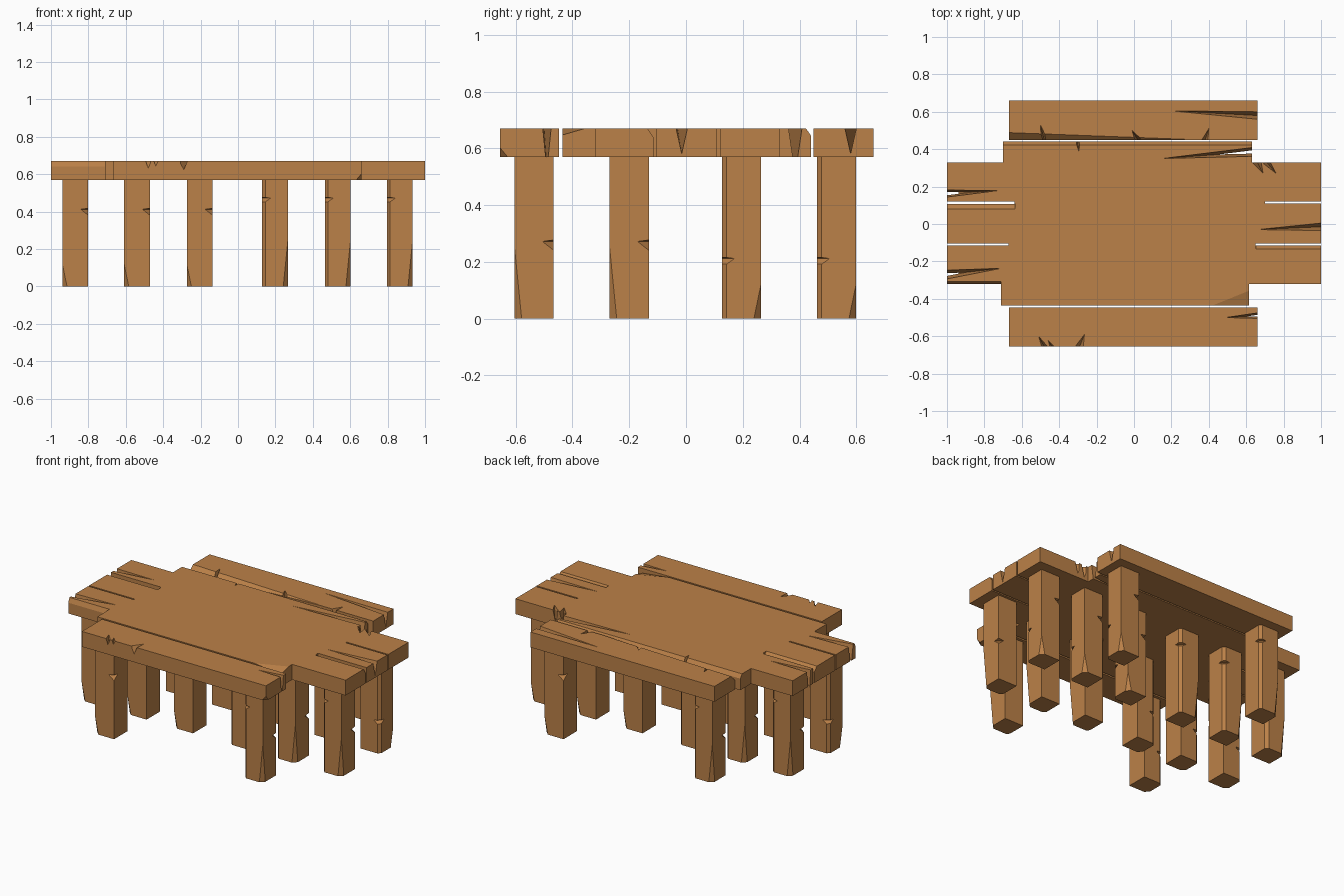
import bpy, bmesh
from math import pi
from mathutils import Vector as V, Matrix

if "Cube" in bpy.data.objects:
    bpy.data.objects.remove(bpy.data.objects["Cube"])

TOP, BOT = 0.67, 0.57
wood = bpy.data.materials.new("wood")
wood.diffuse_color = (0.50, 0.22, 0.065, 1)
wood.use_nodes = True
wood.node_tree.nodes["Principled BSDF"].inputs["Base Color"].default_value = wood.diffuse_color


def make(name, bm):
    bmesh.ops.recalc_face_normals(bm, faces=bm.faces)
    me = bpy.data.meshes.new(name)
    bm.to_mesh(me)
    bm.free()
    ob = bpy.data.objects.new(name, me)
    bpy.context.collection.objects.link(ob)
    me.materials.append(wood)
    return ob


def extrude_outline(name, pts, z0, z1):
    bm = bmesh.new()
    f = bm.faces.new([bm.verts.new((x, y, z0)) for x, y in pts])
    r = bmesh.ops.extrude_face_region(bm, geom=[f])
    bmesh.ops.translate(bm, vec=(0, 0, z1 - z0),
                        verts=[g for g in r["geom"] if isinstance(g, bmesh.types.BMVert)])
    return make(name, bm)


def rect(x0, x1, y0, y1):
    return [(x0, y0), (x1, y0), (x1, y1), (x0, y1)]


def split(base, tip, w, depth):
    """V-shaped crack opening at an edge and closing at its tip."""
    b, t = V((*base, TOP)), V((*tip, TOP))
    u = (b - t).normalized()
    s, o = V((-u.y, u.x, 0)), b + u * 0.006
    return [t, o + s * w + V((0, 0, .008)), o - s * w + V((0, 0, .008)), o - V((0, 0, depth))]


def bevel(x0, x1, y, c, d):
    """Worn long edge; the sign of c points into the plank."""
    out = -0.006 if c > 0 else 0.006
    return [V((x, y + dy, TOP + dz)) for x in (x0, x1)
            for dy, dz in ((c, 0), (0, -d), (out, 0.02))]


def carve(ob, hulls):
    for pts in hulls:
        bm = bmesh.new()
        for p in pts:
            bm.verts.new(p)
        bmesh.ops.convex_hull(bm, input=bm.verts)
        cut = make("cutter", bm)
        cut.hide_render = True
        mod = ob.modifiers.new("cut", 'BOOLEAN')
        mod.operation, mod.solver, mod.object = 'DIFFERENCE', 'EXACT', cut
        dg = bpy.context.evaluated_depsgraph_get()
        me = bpy.data.meshes.new_from_object(ob.evaluated_get(dg))
        ob.modifiers.clear()
        ob.data = me
        bpy.data.objects.remove(cut)
    me = ob.data
    me.materials.clear()
    me.materials.append(wood)


# Main deck with split board ends
deck = extrude_outline("main_deck", [
    (-1, -.32), (-.71, -.32), (-.71, -.435), (.615, -.435), (.615, -.32), (1, -.32),
    (1, -.115), (.65, -.115), (.65, -.105), (1, -.105), (1, .11), (.7, .11),
    (.7, .12), (1, .12), (1, .33), (.63, .33), (.63, .44), (-.7, .44),
    (-.7, .33), (-1, .33), (-1, .12), (-.64, .12), (-.64, .107), (-1, .107),
    (-1, -.105), (-.67, -.105), (-.67, -.115), (-1, -.115)], BOT, TOP)
carve(deck, [
    split((-1, .163), (-.73, .178), .02, .2),
    split((-1, -.27), (-.71, -.237), .025, .15),
    split((1, -.015), (.66, -.03), .022, .09),
    split((.63, .385), (.15, .35), .025, .16),
    split((.66, .33), (.69, .27), .025, .09),
    split((.71, .33), (.76, .27), .02, .08),
    split((-.3, .44), (-.295, .39), .016, .06),
    bevel(-.71, .64, .44, -.017, .025),
    bevel(-1.01, -.635, .107, -.027, .03),
    bevel(.652, 1.01, -.115, -.02, .03),
    bevel(-1.01, -.712, -.32, .012, .03),
    [V((.4, -.437, TOP + .002)), V((.64, -.34, TOP + .002)), V((.64, -.45, TOP + .01)),
     V((.64, -.45, TOP - .03)), V((.4, -.45, TOP + .002))]])

# Outer planks
back = extrude_outline("back_plank", rect(-.667, .66, .45, .66), BOT, TOP)
carve(back, [
    split((.66, .58), (.2, .605), .022, .09),
    split((-.48, .45), (-.5, .53), .02, .06),
    split((.02, .45), (-.01, .5), .02, .08),
    split((.38, .45), (.4, .51), .018, .08),
    [V((-.68, .49, TOP + .001)), V((.3, .453, TOP + .001)), V((-.68, .444, TOP + .01)),
     V((.3, .444, TOP + .001)), V((-.68, .448, TOP - .04))]])
front = extrude_outline("front_plank", rect(-.667, .66, -.655, -.447), BOT, TOP)
carve(front, [
    split((.66, -.49), (.49, -.5), .016, .15),
    split((-.48, -.655), (-.51, -.6), .018, .04),
    split((-.44, -.655), (-.46, -.62), .014, .03),
    split((-.29, -.655), (-.265, -.59), .025, .05),
    # chipped lower corner
    [V((.62, -.66, BOT - .01)), V((.67, -.61, BOT - .01)), V((.67, -.66, .62)),
     V((.67, -.66, BOT - .01))]])


# Posts: one chamfered edge, two axe nicks and a split foot
def make_post(name, nick_a, nick_b, foot):
    h = 0.069
    post = extrude_outline(name, [(-h, -h + .017), (-h + .017, -h), (h, -h), (h, h), (-h, h)],
                           0, BOT + .005)

    def nick(sx, sy, z, d):
        e = h + .01
        return [V((sx * e, sy * e, z + .02)), V((sx * e, sy * e, z - .035)),
                V((sx * (h - d), sy * e, z + .012)), V((sx * e, sy * (h - d), z + .012))]
    carve(post, [
        nick(-1, -1, nick_a, .055), nick(1, 1, nick_b, .05),
        [V((h, -h, foot)), V((h - .025, -h, -.001)), V((h, -h + .025, -.001)),
         V((h + .01, -h - .01, -.001)), V((h + .01, -h - .01, foot))]])
    return post


tall = make_post("post_tall_split", .46, .26, .25)
short = make_post("post_short_split", .20, .40, .12)
spots = [(x, y) for y in (-.2, .195) for x in (-.87, -.54, -.205, .198, .533, .865)]
spots += [(x, y) for y in (-.535, .53) for x in (-.54, .533)]
for i, (x, y) in enumerate(spots):
    turn = {(True, False): 0, (True, True): 1, (False, True): 2, (False, False): 3}[(x > 0, y > 0)]
    ob = bpy.data.objects.new(f"post_{i + 1}", (short if turn % 2 else tall).data)
    ob.location = (x, y, 0)
    ob.rotation_euler.z = turn * pi / 2
    bpy.context.collection.objects.link(ob)
for ob in (tall, short):
    bpy.data.objects.remove(ob)
